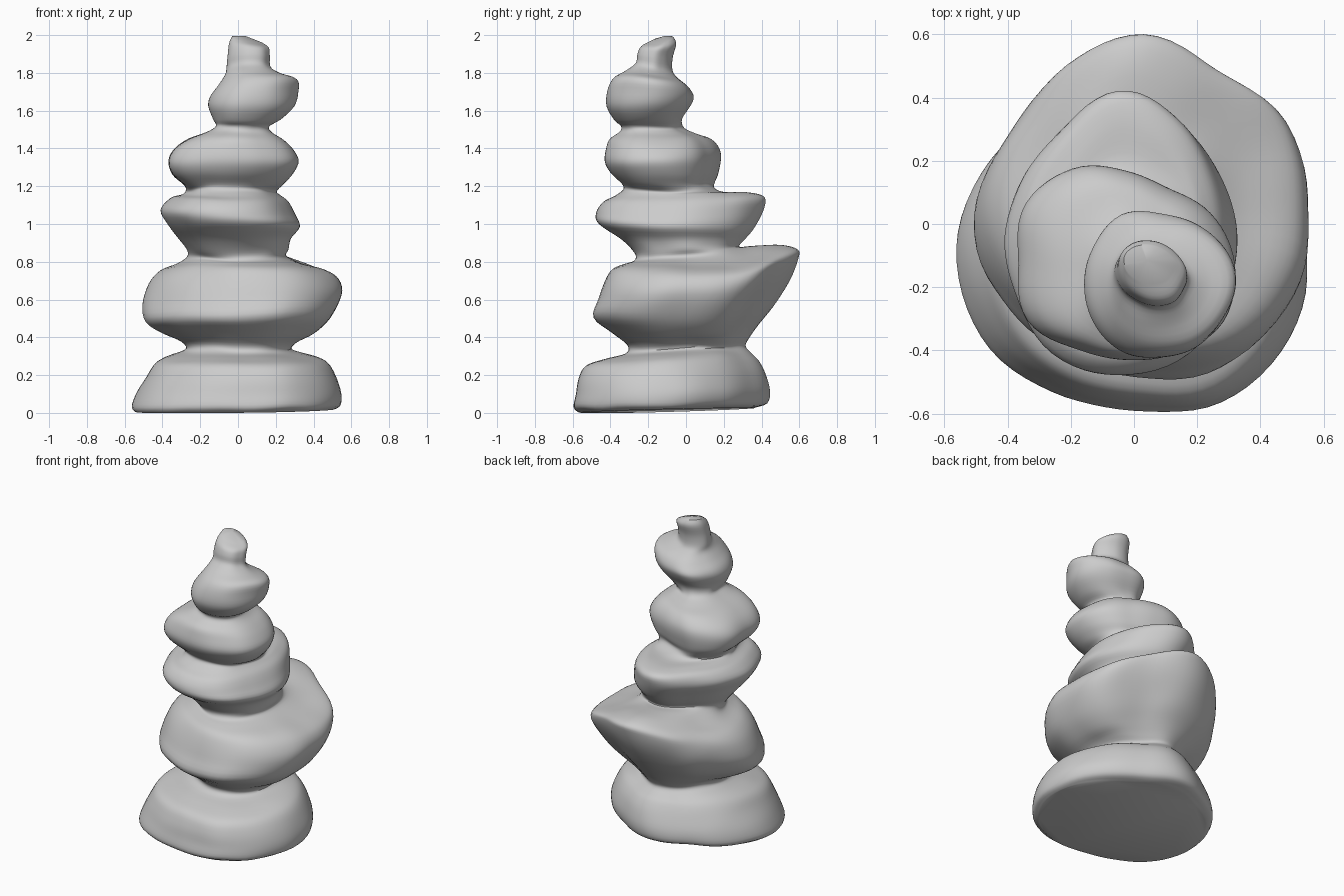
import bpy, bmesh, math
from mathutils import Vector, noise

N = 72      # points around each ring
SUB = 4     # smooth steps between key rings

# Each stone: plan radii every 30 degrees (from +x, counter-clockwise), then rings:
# (z at front, z at back, y min, y max, x min, x max, rise from left to right, droop at sides)
base_stone = ([.55, .49, .46, .50, .49, .53, .56, .56, .52, .51, .56, .57], [
    (.00, .025, -.56, .36, -.54, .51, .015, 0),
    (.03, .05, -.595, .43, -.56, .545, .01, 0),
    (.10, .12, -.585, .445, -.535, .55, 0, 0),
    (.18, .21, -.57, .42, -.485, .52, 0, 0),
    (.25, .275, -.53, .385, -.44, .475, 0, 0),
    (.285, .31, -.43, .35, -.38, .41, 0, 0),
    (.315, .35, -.32, .315, -.28, .29, 0, 0)])
wide_stone = ([.53, .54, .50, .55, .52, .49, .53, .51, .50, .53, .57, .56], [
    (.36, .39, -.31, .33, -.30, .31, 0, 0),
    (.42, .46, -.39, .38, -.40, .40, 0, .02),
    (.50, .56, -.49, .46, -.49, .49, .02, .04),
    (.60, .70, -.465, .545, -.51, .55, .05, .05),
    (.70, .81, -.43, .59, -.475, .535, .02, .06),
    (.76, .865, -.39, .59, -.41, .47, 0, .06),
    (.79, .89, -.32, .50, -.32, .34, 0, .05),
    (.81, .885, -.27, .36, -.27, .26, 0, .02)])
lower_middle_stone = ([.37, .38, .42, .45, .38, .36, .37, .38, .43, .44, .43, .38], [
    (.85, .88, -.27, .28, -.27, .27, 0, 0),
    (.92, .92, -.34, .31, -.31, .28, 0, 0),
    (1.0, .98, -.46, .36, -.37, .325, -.01, 0),
    (1.06, 1.07, -.475, .41, -.41, .30, -.02, 0),
    (1.12, 1.14, -.44, .415, -.36, .265, -.02, 0),
    (1.15, 1.165, -.38, .33, -.30, .22, 0, 0),
    (1.18, 1.17, -.335, .20, -.28, .205, 0, 0)])
upper_middle_stone = ([.345, .31, .27, .285, .34, .37, .345, .36, .31, .30, .32, .36], [
    (1.21, 1.21, -.34, .15, -.29, .24, 0, 0),
    (1.27, 1.26, -.40, .17, -.35, .29, 0, 0),
    (1.33, 1.34, -.43, .185, -.37, .32, 0, 0),
    (1.40, 1.40, -.42, .175, -.335, .29, 0, 0),
    (1.45, 1.45, -.40, .13, -.26, .24, 0, 0),
    (1.49, 1.48, -.35, .05, -.16, .18, 0, 0),
    (1.52, 1.51, -.345, -.01, -.115, .165, 0, 0)])
small_stone = ([.235, .23, .22, .22, .25, .24, .235, .24, .24, .23, .23, .23], [
    (1.55, 1.56, -.38, -.02, -.13, .23, 0, 0),
    (1.62, 1.63, -.42, .025, -.155, .30, 0, 0),
    (1.70, 1.68, -.415, .04, -.145, .32, .02, 0),
    (1.77, 1.73, -.385, .01, -.105, .315, .03, 0),
    (1.81, 1.77, -.32, -.04, -.07, .23, .01, 0)])
top_knob = ([.11, .10, .10, .11, .12, .12, .11, .105, .105, .115, .12, .11], [
    (1.85, 1.81, -.27, -.07, -.06, .175, 0, 0),
    (1.90, 1.88, -.26, -.07, -.055, .17, 0, 0),
    (1.94, 1.95, -.24, -.05, -.05, .165, -.02, 0),
    (1.965, 1.985, -.19, -.065, -.035, .13, -.03, 0)])


def spline(a, b, c, d, t):
    return b + (c - a) * (t / 2) + (a * 2 - b * 5 + c * 4 - d) * (t * t / 2) \
        + (b * 3 - a - c * 3 + d) * (t ** 3 / 2)


def plan(radii):
    """Closed smooth outline, stretched to the unit square."""
    pts = []
    for i in range(N):
        f = i * 12 / N
        k = int(f)
        r = spline(*[radii[(k + j) % 12] for j in (-1, 0, 1, 2)], f - k)
        pts.append((r * math.cos(math.tau * i / N), r * math.sin(math.tau * i / N)))
    x0, x1 = min(p[0] for p in pts), max(p[0] for p in pts)
    y0, y1 = min(p[1] for p in pts), max(p[1] for p in pts)
    return [((x - x0) / (x1 - x0), (y - y0) / (y1 - y0)) for x, y in pts]


# Key rings of all stones, bottom to top
keys = []
for radii, rings in (base_stone, wide_stone, lower_middle_stone,
                     upper_middle_stone, small_stone, top_knob):
    outline = plan(radii)
    for zf, zb, y0, y1, x0, x1, tilt, droop in rings:
        keys.append([Vector((x0 + u * (x1 - x0), y0 + v * (y1 - y0), zf + v * (zb - zf)
                             + tilt * (u - .5) - droop * 2 * v * (2 * u - 1) ** 2))
                     for u, v in outline])

# Smooth loft through the key rings
loops = []
last = len(keys) - 1
for k in range(last):
    four = [keys[max(0, min(last, k + j))] for j in (-1, 0, 1, 2)]
    for s in range(SUB):
        loops.append([spline(*q, s / SUB) for q in zip(*four)])
loops.append(keys[-1])

bm = bmesh.new()
grid = []
for n, loop in enumerate(loops):
    row = []
    for p in loop:
        q = p.copy()
        if n:   # slight weathered unevenness
            q += noise.noise_vector(p * 5) * .006
        q.z = min(2.0, max(0.0, q.z))
        row.append(bm.verts.new(q))
    grid.append(row)
for a, b in zip(grid, grid[1:]):
    for i in range(N):
        j = (i + 1) % N
        bm.faces.new((a[i], a[j], b[j], b[i]))

# Flat underside and rounded tip
bm.faces.new(grid[0][::-1])
tip = bm.verts.new((.04, -.115, 1.995))
for i in range(N):
    bm.faces.new((grid[-1][i], grid[-1][(i + 1) % N], tip))
bmesh.ops.recalc_face_normals(bm, faces=bm.faces)

mesh = bpy.data.meshes.new("stacked_stones")
bm.to_mesh(mesh)
bm.free()
stones = bpy.data.objects.new("stacked_stones", mesh)
bpy.context.collection.objects.link(stones)

grey = bpy.data.materials.new("stone_grey")
grey.diffuse_color = (.6, .6, .6, 1)
mesh.materials.append(grey)

bpy.context.view_layer.objects.active = stones
stones.select_set(True)
bpy.ops.object.shade_smooth_by_angle(angle=math.radians(50))
